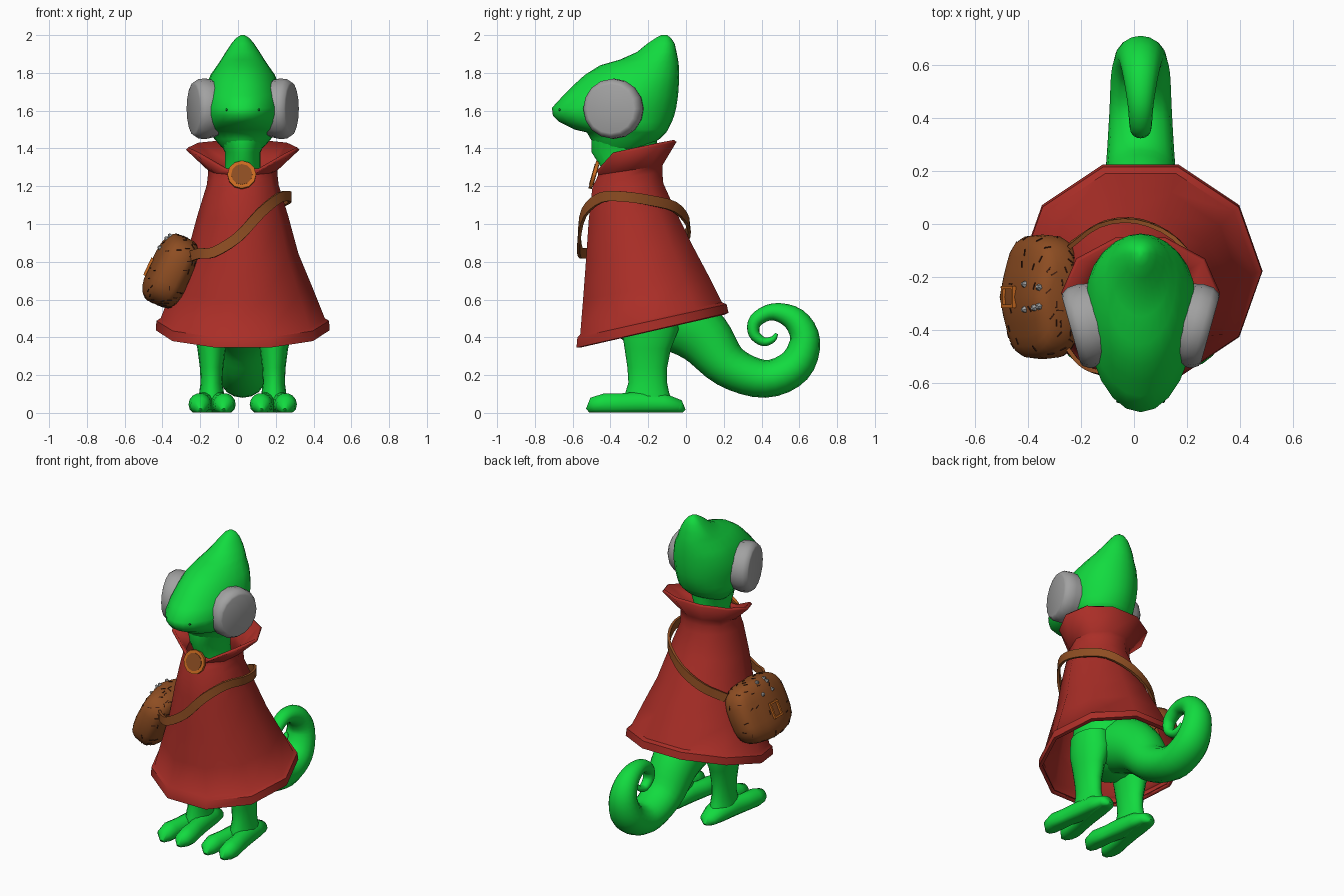
import bpy, bmesh, math, random
from mathutils import Vector, Matrix

if "Cube" in bpy.data.objects:
    bpy.data.objects.remove(bpy.data.objects["Cube"])

random.seed(4)
CX = 0.025  # body axis


def material(name, r, g, b):
    m = bpy.data.materials.new(name)
    m.diffuse_color = (r, g, b, 1)
    m.use_nodes = True
    m.node_tree.nodes["Principled BSDF"].inputs["Base Color"].default_value = m.diffuse_color
    return m


GREEN = material("leaf green", 0.006, 0.71, 0.05)
DARK = material("dark green", 0.004, 0.16, 0.02)
RED = material("cloak red", 0.40, 0.027, 0.02)
BROWN = material("leather brown", 0.27, 0.075, 0.016)
STITCH = material("dark brown", 0.055, 0.015, 0.006)
ORANGE = material("copper orange", 0.60, 0.15, 0.015)
GREY = material("eye grey", 0.36, 0.36, 0.36)


def finish(name, bm, mat, angle=60):
    me = bpy.data.meshes.new(name)
    bm.to_mesh(me)
    bm.free()
    me.materials.append(mat)
    ob = bpy.data.objects.new(name, me)
    bpy.context.collection.objects.link(ob)
    bpy.ops.object.select_all(action='DESELECT')
    ob.select_set(True)
    bpy.context.view_layer.objects.active = ob
    if angle:
        bpy.ops.object.shade_smooth_by_angle(angle=math.radians(angle))
    return ob


def loft(name, rings, mat, cap=True, angle=60):
    """Skin a list of closed rings with equal point counts."""
    bm = bmesh.new()
    vs = [[bm.verts.new(p) for p in ring] for ring in rings]
    n = len(vs[0])
    for a, b in zip(vs, vs[1:]):
        for j in range(n):
            k = (j + 1) % n
            bm.faces.new((a[j], a[k], b[k], b[j]))
    if cap:
        bm.faces.new(vs[0][::-1])
        bm.faces.new(vs[-1])
        bmesh.ops.recalc_face_normals(bm, faces=bm.faces)
    return finish(name, bm, mat, angle)


def flat_ring(z, hx, yf, yb, cx=CX, n=24, bias=0.5):
    """Horizontal oval; bias places its widest point between front and back."""
    ym = yf + (yb - yf) * bias
    pts = []
    for k in range(n):
        a = 2 * math.pi * k / n
        s = math.sin(a)
        pts.append((cx + hx * math.cos(a), ym + s * (yb - ym if s > 0 else ym - yf), z))
    return pts


def smooth_path(pts, steps=4):
    """Catmull-Rom resampling of equal-length tuples."""
    p = [Vector(q) for q in pts]
    p = [p[0] * 2 - p[1]] + p + [p[-1] * 2 - p[-2]]
    out = []
    for i in range(1, len(p) - 2):
        a, b, c, d = p[i - 1:i + 3]
        for s in range(steps):
            t = s / steps
            out.append(0.5 * (2 * b + (c - a) * t + (2 * a - 5 * b + 4 * c - d) * t * t
                              + (3 * b - a - 3 * c + d) * t ** 3))
    return out + [p[-2]]


def tube_rings(path, n=16, floor=-9):
    """path: (x, y, z, half width in x, half thickness), curving in the yz plane."""
    rings = []
    for i, (x, y, z, rx, rt) in enumerate(path):
        q, r = path[max(i - 1, 0)], path[min(i + 1, len(path) - 1)]
        t = Vector((0, r[1] - q[1], r[2] - q[2])).normalized()
        m = Vector((1, 0, 0)).cross(t)
        rings.append([])
        for k in range(n):
            a = 2 * math.pi * k / n
            v = Vector((x + rx * math.cos(a), y, z)) + m * rt * math.sin(a)
            v.z = max(v.z, floor)
            rings[-1].append(v)
    return rings


# Head: stacked ovals (z, half width, front y, back y)
head = [(1.37, .07, -.44, -.28), (1.41, .115, -.48, -.20), (1.45, .15, -.505, -.14),
        (1.485, .175, -.525, -.105), (1.50, .19, -.59, -.095), (1.54, .20, -.67, -.075),
        (1.575, .205, -.705, -.062), (1.615, .21, -.71, -.052), (1.68, .205, -.65, -.042),
        (1.74, .19, -.59, -.038), (1.79, .17, -.535, -.036), (1.84, .135, -.455, -.038),
        (1.87, .115, -.35, -.042), (1.91, .09, -.26, -.05), (1.955, .06, -.205, -.06),
        (1.985, .035, -.16, -.08), (2.0, .01, -.13, -.10)]
loft("head", [flat_ring(*r, bias=.62) for r in head], GREEN)

# Torso and neck
torso = [(.36, .10, -.30, -.10), (.42, .19, -.38, 0), (.60, .23, -.42, .02), (.90, .17, -.41, -.10),
         (1.2, .11, -.43, -.17), (1.3, .095, -.45, -.17), (1.38, .095, -.50, -.16), (1.46, .13, -.50, -.15)]
loft("torso", [flat_ring(*r) for r in torso], GREEN)

# Curled tail: (y, z, half width, half thickness)
tail = [(-.12, .52, .17, .17), (0, .47, .16, .17), (.10, .39, .145, .15), (.23, .245, .13, .115),
        (.42, .18, .118, .10), (.575, .245, .11, .095), (.63, .385, .09, .08), (.575, .495, .07, .065),
        (.46, .535, .05, .045), (.37, .49, .042, .037), (.36, .42, .036, .03),
        (.41, .377, .03, .024), (.46, .39, .022, .017), (.48, .42, .01, .008)]
loft("tail", tube_rings(smooth_path([(CX,) + t for t in tail])), GREEN)

for s, side in ((-1, "left"), (1, "right")):
    # Legs
    leg = [(.05, .07, -.33, -.07), (.11, .065, -.32, -.09), (.16, .058, -.305, -.10), (.24, .062, -.31, -.10),
           (.34, .075, -.325, -.08), (.44, .10, -.34, -.04), (.55, .10, -.33, -.05)]
    loft(side + "_leg", [flat_ring(*r, cx=CX + s * .165, n=16) for r in leg], GREEN)

    # Two-toed feet: (y, sideways spread, half width, half height)
    toe = [(-.01, 0, .015, .012), (-.035, 0, .055, .04), (-.12, .012, .065, .06), (-.24, .03, .062, .065),
           (-.34, .052, .054, .06), (-.43, .065, .06, .06), (-.49, .065, .05, .048), (-.52, .062, .015, .015)]
    for d, part in ((-1, "inner"), (1, "outer")):
        path = [(CX + s * (.162 + d * sp), y, rz * .75, rx, rz) for y, sp, rx, rz in toe]
        loft(f"{side}_{part}_toe", tube_rings(path, 14, 0.003), GREEN)

    # Goggling eyes: shallow drums facing outward and slightly forward
    axis = Vector((s * .963, -.27, 0))
    u = Vector((s * .27, .963, 0))
    c = Vector((CX + s * .262, -.40, 1.61))
    rings = []
    for d, r in ((-.14, .145), (-.07, .16), (-.03, .158), (-.005, .142), (0, .13)):
        rings.append([c + axis * d + u * r * math.cos(k * math.pi / 8)
                      + Vector((0, 0, r * math.sin(k * math.pi / 8))) for k in range(16)])
    loft(side + "_eye", rings, GREY, angle=35)

    # Nostrils
    bm = bmesh.new()
    bmesh.ops.create_icosphere(bm, subdivisions=1, radius=.008,
                               matrix=Matrix.Translation((CX + s * .085, -.668, 1.605)))
    finish(side + "_nostril", bm, DARK)

# Ten-sided cloak: (half width, front y, front z, back y, back z)
cloak = [(.44, -.562, .345, .205, .52), (.46, -.58, .345, .225, .53), (.457, -.575, .40, .215, .575),
         (.435, -.56, .415, .19, .585), (.37, -.545, .60, .12, .725), (.295, -.53, .80, .035, .885),
         (.24, -.515, 1.02, -.055, 1.07), (.19, -.495, 1.2, -.12, 1.215), (.185, -.475, 1.235, -.125, 1.27),
         (.185, -.465, 1.26, -.125, 1.31), (.30, -.47, 1.35, -.05, 1.435)]
rings = []
for i, (hx, yf, zf, yb, zb) in enumerate(cloak):
    ring = []
    for k in range(10):
        a = math.radians(36 * k)
        t = (math.sin(a) / math.sin(math.radians(72)) + 1) / 2
        z = zf + (zb - zf) * t
        if i == len(cloak) - 1 and t < .05:  # collar opens to a V at the throat
            z = 1.285
        ring.append((CX + hx * math.cos(a), yf + (yb - yf) * t, z))
    rings.append(ring)
ob = loft("cloak", rings, RED, cap=False, angle=40)
mod = ob.modifiers.new("cloth", 'SOLIDIFY')
mod.thickness, mod.offset = .018, -1

# Throat clasp: tilted disc with a raised rim
tilt = Matrix.Translation((CX - .005, -.487, 1.26)) @ Matrix.Rotation(math.radians(74), 4, 'X')
for name, r, depth, mat in (("clasp", .076, .018, ORANGE), ("clasp_inlay", .056, .024, BROWN)):
    bm = bmesh.new()
    bmesh.ops.create_cone(bm, cap_ends=True, segments=12, radius1=r, radius2=r, depth=depth, matrix=tilt)
    finish(name, bm, mat, 30)

# Shoulder strap: flat ribbon hugging the cloak
strap = [(-.25, -.47, .83), (-.20, -.53, .845), (-.13, -.56, .85), (0, -.565, .93), (.12, -.54, 1.06),
         (.22, -.45, 1.14), (.275, -.33, 1.145), (.25, -.19, 1.125), (.16, -.06, 1.09),
         (.02, .01, 1.01), (-.12, 0, .93), (-.24, -.08, .86)]
path = smooth_path(strap, 3)
rings = []
for i, p in enumerate(path):
    t = (path[min(i + 1, len(path) - 1)] - path[max(i - 1, 0)]).normalized()
    out = Vector((p.x - CX, p.y + .25, 0)).normalized()
    w = t.cross(out).normalized()
    n = w.cross(t).normalized()
    rings.append([p + w * a * .027 + n * b * .008 for a, b in ((1, 1), (-1, 1), (-1, -1), (1, -1))])
loft("strap", rings, BROWN, angle=40)

# Satchel: rounded cushion leaning against the hip
place = Matrix.Translation((-.345, -.275, .747)) @ Matrix.Rotation(math.radians(25), 4, 'Y')
bm = bmesh.new()
bmesh.ops.create_uvsphere(bm, u_segments=24, v_segments=16, radius=1)
for v in bm.verts:
    v.co = Vector([math.copysign(abs(c) ** .65, c) * h for c, h in zip(v.co, (.105, .235, .195))])
    if v.co.x < 0:  # bulging flap on the outer side
        v.co.x -= .022 * max(0, 1 - abs(v.co.y) / .12)
bm.transform(place)
bag = finish("satchel", bm, BROWN)
faces = list(bag.data.polygons)


def on_bag(poly, lift=0, spin=0):
    rot = poly.normal.to_track_quat('Z', 'Y').to_matrix().to_4x4()
    return Matrix.Translation(poly.center + poly.normal * lift) @ rot @ Matrix.Rotation(spin, 4, 'Z')


# Short stitches scattered over the satchel
bm = bmesh.new()
for f in random.sample([f for f in faces if f.area > .0004], 100):
    m = on_bag(f, 0, random.choice((0, 0, 1.57, .5)))
    bmesh.ops.create_cube(bm, size=1, matrix=m @ Matrix.Diagonal((.026, .005, .006, 1)))
finish("satchel_stitches", bm, STITCH, 0)

# Studs on top of the flap
bm = bmesh.new()
for x, y in ((-.36, -.21), (-.41, -.26), (-.36, -.29), (-.42, -.33), (-.37, -.34)):
    f = min((f for f in faces if f.normal.z > .1),
            key=lambda f: (f.center.x - x) ** 2 + (f.center.y - y) ** 2)
    bmesh.ops.create_cone(bm, cap_ends=True, segments=6, radius1=.015, radius2=.006, depth=.016,
                          matrix=on_bag(f, .006))
finish("satchel_studs", bm, GREY, 0)

# Square buckle frame on the outer side
bm = bmesh.new()
for y, z, ly, lz in ((-.035, 0, .012, .10), (.035, 0, .012, .10), (0, .045, .08, .012), (0, -.045, .08, .012)):
    m = place @ Matrix.Translation((-.128, y, z - .03)) @ Matrix.Diagonal((.014, ly, lz, 1))
    bmesh.ops.create_cube(bm, size=1, matrix=m)
finish("satchel_buckle", bm, ORANGE, 0)
